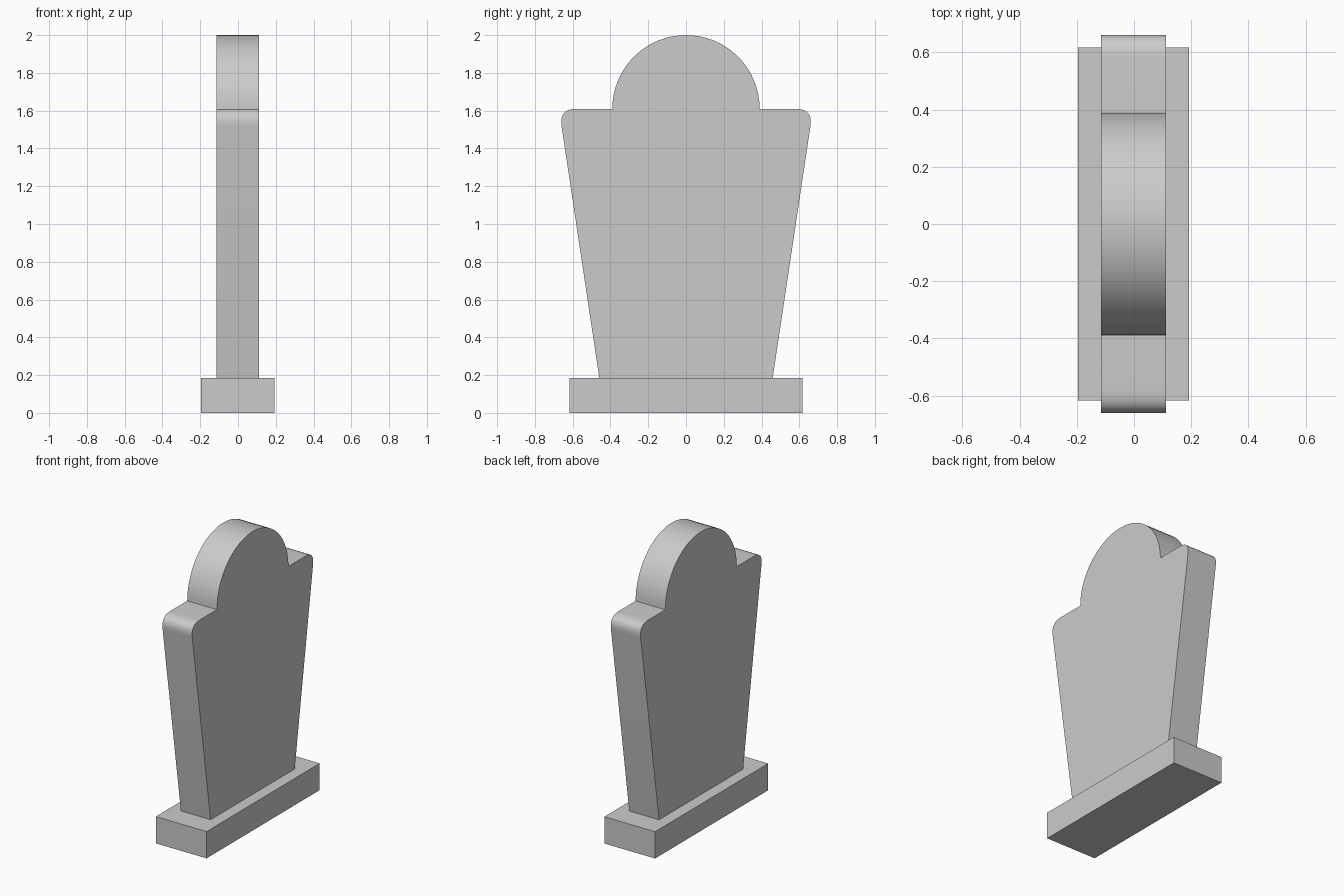
import bpy, bmesh, math
from mathutils import Vector

cube = bpy.data.objects.get("Cube")
if cube:
    bpy.data.objects.remove(cube, do_unlink=True)

stone = bpy.data.materials.new("grey_stone")
stone.use_nodes = True
GREY = (0.6, 0.6, 0.6, 1)
stone.diffuse_color = GREY
stone.node_tree.nodes["Principled BSDF"].inputs["Base Color"].default_value = GREY


def extrude_outline(name, outline, x_min, x_max):
    """Extrude a closed (y, z) outline along x."""
    bm = bmesh.new()
    face = bm.faces.new([bm.verts.new((x_min, y, z)) for y, z in outline])
    result = bmesh.ops.extrude_face_region(bm, geom=[face], use_keep_orig=True)
    moved = [g for g in result["geom"] if isinstance(g, bmesh.types.BMVert)]
    bmesh.ops.translate(bm, verts=moved, vec=(x_max - x_min, 0, 0))
    bmesh.ops.recalc_face_normals(bm, faces=bm.faces)
    mesh = bpy.data.meshes.new(name)
    bm.to_mesh(mesh)
    bm.free()
    mesh.materials.append(stone)
    obj = bpy.data.objects.new(name, mesh)
    bpy.context.collection.objects.link(obj)
    return obj


def rounded_corner(start, corner, end, steps=8):
    a, b, c = Vector(start), Vector(corner), Vector(end)
    points = []
    for i in range(steps + 1):
        t = i / steps
        points.append(tuple(a * (1 - t) ** 2 + b * (2 * t * (1 - t)) + c * t * t))
    return points


# Plinth
W, TOP = 0.617, 0.185
extrude_outline("base_plinth", [(-W, 0), (W, 0), (W, TOP), (-W, TOP)], -0.196, 0.192)

# Headstone: tapered side, rounded shoulder, then half of the arched crown
SHOULDER, RADIUS, STEPS = 1.61, 0.39, 16
half = [(0.459, TOP)]
half += rounded_corner((0.659, 1.52), (0.672, SHOULDER), (0.58, SHOULDER))
for i in range(STEPS + 1):
    a = math.pi / 2 * i / STEPS
    half.append((RADIUS * math.cos(a), SHOULDER + RADIUS * math.sin(a)))
outline = half + [(-y, z) for y, z in reversed(half[:-1])]
slab = extrude_outline("headstone_slab", outline, -0.115, 0.112)

bpy.ops.object.select_all(action="DESELECT")
slab.select_set(True)
bpy.context.view_layer.objects.active = slab
bpy.ops.object.shade_smooth_by_angle(angle=math.radians(30))
